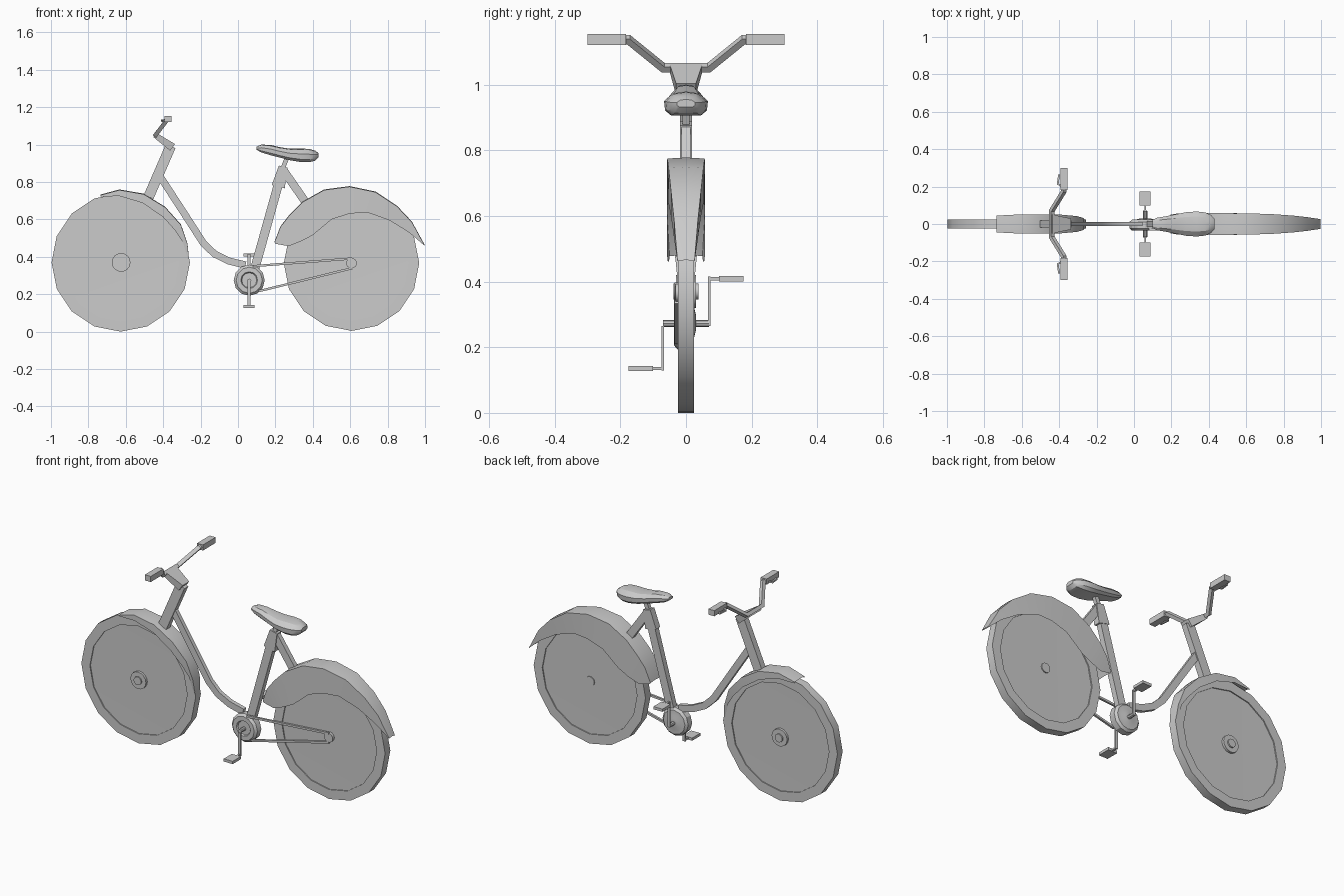
import bpy, bmesh, math
from mathutils import Vector


def make(name, verts, faces, angle=30):
    bm = bmesh.new()
    vs = [bm.verts.new(v) for v in verts]
    for f in faces:
        bm.faces.new([vs[i] for i in f])
    bmesh.ops.remove_doubles(bm, verts=bm.verts, dist=0.0005)
    bmesh.ops.recalc_face_normals(bm, faces=bm.faces)
    me = bpy.data.meshes.new(name)
    bm.to_mesh(me)
    bm.free()
    ob = bpy.data.objects.new(name, me)
    bpy.context.collection.objects.link(ob)
    bpy.ops.object.select_all(action='DESELECT')
    ob.select_set(True)
    bpy.context.view_layer.objects.active = ob
    bpy.ops.object.shade_smooth_by_angle(angle=math.radians(angle))
    return ob


def loft(name, rings, cap=True, closed=True):
    n = len(rings[0])
    verts = [v for r in rings for v in r]
    faces = []
    for i in range(len(rings) - 1):
        for j in range(n if closed else n - 1):
            k = (j + 1) % n
            faces.append((i*n + j, i*n + k, i*n + n + k, i*n + n + j))
    if cap:
        faces += [tuple(range(n)), tuple(range(len(verts) - n, len(verts)))]
    return make(name, verts, faces)


def lathe(name, cx, cz, profile, n=16):
    """Revolve (radius, y) points about an axle parallel to y."""
    rings = []
    for r, y in profile:
        rings.append([(cx + r*math.cos(2*math.pi*k/n), y, cz + r*math.sin(2*math.pi*k/n))
                      for k in range(n)])
    return loft(name, rings, cap=True)


def sweep(name, pts, side_w, thick, side=(0, 1, 0)):
    """Rectangular bar along a path; half sizes may be given per point."""
    pts = [Vector(p) for p in pts]
    rings = []
    for i, p in enumerate(pts):
        a = (p - pts[i-1]).normalized() if i else None
        b = (pts[i+1] - p).normalized() if i < len(pts) - 1 else None
        t = ((a or b) + (b or a)).normalized()
        s = Vector(side)
        s = (s - t*s.dot(t)).normalized()
        u = t.cross(s)
        w = side_w[i] if isinstance(side_w, tuple) else side_w
        h = thick[i] if isinstance(thick, tuple) else thick
        rings.append([p + s*w + u*h, p - s*w + u*h, p - s*w - u*h, p + s*w - u*h])
    return loft(name, rings)


def box(name, x, y, z):
    return sweep(name, [(x[0], sum(y)/2, sum(z)/2), (x[1], sum(y)/2, sum(z)/2)],
                 abs(y[1] - y[0])/2, abs(z[1] - z[0])/2)


def fender(name, stations):
    """Stations: outer x, z, skirt x, z, half width."""
    rings = []
    for ox, oz, ix, iz, w in stations:
        rings.append([(ix, -w, iz), (ox, -w, oz), (ox, 0, oz + 0.003), (ox, w, oz), (ix, w, iz)])
    n, verts, faces = 5, [v for r in rings for v in r], []
    return loft(name, rings, cap=False, closed=False)


# Wheels: square-shouldered tyre with a recessed disc
def wheel(name, cx, cz, r):
    rim, w = r - 0.055, 0.024
    prof = [(rim, w), (r, w), (r, -w), (rim, -w)]
    lathe(name, cx, cz, [(0.0, 0.016), (rim, 0.018)] + prof + [(rim, -0.018), (0.0, -0.016)])


wheel("front_wheel", -0.627, 0.37, 0.37)
wheel("rear_wheel", 0.607, 0.366, 0.362)
lathe("front_hub", -0.625, 0.37,
      [(0.024, 0.038), (0.024, 0.03), (0.05, 0.03), (0.05, -0.03), (0.024, -0.03), (0.024, -0.038)])
lathe("rear_hub", 0.607, 0.366, [(0.028, 0.022), (0.028, -0.032)])

# Mudguards
fender("front_fender", [
    (-0.735, 0.730, -0.735, 0.722, 0.045), (-0.634, 0.757, -0.634, 0.725, 0.050),
    (-0.505, 0.735, -0.510, 0.688, 0.052), (-0.390, 0.665, -0.400, 0.612, 0.050),
    (-0.305, 0.570, -0.335, 0.540, 0.042), (-0.270, 0.468, -0.295, 0.480, 0.032),
    (-0.260, 0.366, -0.262, 0.366, 0.022)])
fender("rear_fender", [
    (0.195, 0.478, 0.200, 0.470, 0.050), (0.227, 0.560, 0.270, 0.457, 0.055),
    (0.275, 0.622, 0.335, 0.482, 0.058), (0.345, 0.692, 0.400, 0.516, 0.058),
    (0.460, 0.757, 0.500, 0.600, 0.058), (0.596, 0.775, 0.596, 0.631, 0.057),
    (0.735, 0.746, 0.690, 0.638, 0.053), (0.850, 0.670, 0.810, 0.595, 0.045),
    (0.930, 0.585, 0.915, 0.530, 0.036), (0.997, 0.463, 0.997, 0.460, 0.026)])

# Frame tubes
sweep("head_tube", [(-0.478, 0, 0.72), (-0.36, 0, 0.992)], 0.018, 0.028)
sweep("down_tube", [(-0.42, 0, 0.835), (-0.28, 0, 0.62), (-0.185, 0, 0.473), (-0.125, 0, 0.415),
                    (-0.05, 0, 0.378), (0.04, 0, 0.356)], 0.012, 0.019)
sweep("seat_tube", [(0.085, 0, 0.32), (0.215, 0, 0.785)], 0.016, 0.024)
sweep("seat_lug", [(0.215, 0, 0.775), (0.242, 0, 0.882)], 0.019, (0.036, 0.024))
sweep("seat_stay", [(0.245, 0, 0.86), (0.37, 0, 0.68)], 0.014, 0.022)
sweep("seat_post", [(0.238, 0, 0.87), (0.268, 0, 0.945)], 0.011, 0.012)

# Saddle lofted from octagonal sections: x, bottom, top, half width
saddle = []
for x, zb, zt, w in [(0.100, 0.972, 0.990, 0.022), (0.125, 0.958, 1.000, 0.034),
                     (0.175, 0.943, 0.998, 0.042), (0.225, 0.930, 0.986, 0.052),
                     (0.280, 0.916, 0.978, 0.063), (0.335, 0.907, 0.979, 0.067),
                     (0.380, 0.906, 0.977, 0.062), (0.412, 0.914, 0.968, 0.048),
                     (0.430, 0.932, 0.955, 0.028)]:
    h = zt - zb
    half = [(0.0, zt), (0.6*w, zt - 0.08*h), (w, zt - 0.4*h), (0.95*w, zb + 0.2*h), (0.7*w, zb)]
    saddle.append([(x, y, z) for y, z in half] + [(x, -y, z) for y, z in reversed(half[1:])])
loft("saddle", saddle)

# Stem and handlebar
sweep("stem", [(-0.35, 0, 0.985), (-0.445, 0, 1.052)], (0.03, 0.05), (0.022, 0.014))
sweep("handlebar", [(-0.375, -0.20, 1.137), (-0.375, -0.175, 1.137), (-0.44, -0.07, 1.052),
                    (-0.44, 0.07, 1.052), (-0.375, 0.175, 1.137), (-0.375, 0.20, 1.137)],
      0.011, 0.011, side=(0.8, 0, -0.6))

# Chainring and bottom bracket
lathe("chainring", 0.06, 0.275,
      [(0.025, 0.03), (0.045, 0.025), (0.07, 0.024), (0.083, 0.012), (0.083, -0.024),
       (0.07, -0.036), (0.045, -0.036), (0.04, -0.028), (0.022, -0.028)], n=12)
lathe("crank_axle", 0.06, 0.272, [(0.011, 0.07), (0.011, -0.07)], n=8)

# Chain runs on the near side
sweep("upper_chain", [(0.08, -0.029, 0.350), (0.61, -0.029, 0.391)], 0.006, 0.006)
sweep("lower_chain", [(0.11, -0.029, 0.216), (0.61, -0.029, 0.339)], 0.006, 0.006)

# Mirrored pairs: grips, brake levers, cranks, pedals
for s, side in ((-1, "left"), (1, "right")):
    box(side + "_grip", (-0.393, -0.355), (s*0.183, s*0.30), (1.121, 1.154))
    sweep(side + "_brake_lever", [(-0.385, s*0.20, 1.132), (-0.408, s*0.215, 1.128),
                                  (-0.400, s*0.265, 1.126)], 0.005, 0.005, side=(0, 0, 1))
    z = 0.272 + s*0.137
    box(side + "_crank_arm", (0.052, 0.068), (s*0.067, s*0.075), (0.265, z + s*0.006))
    box(side + "_pedal_pin", (0.055, 0.065), (s*0.07, s*0.105), (z - 0.005, z + 0.005))
    box(side + "_pedal", (0.03, 0.088), (s*0.10, s*0.175), (z - 0.008, z + 0.008))
